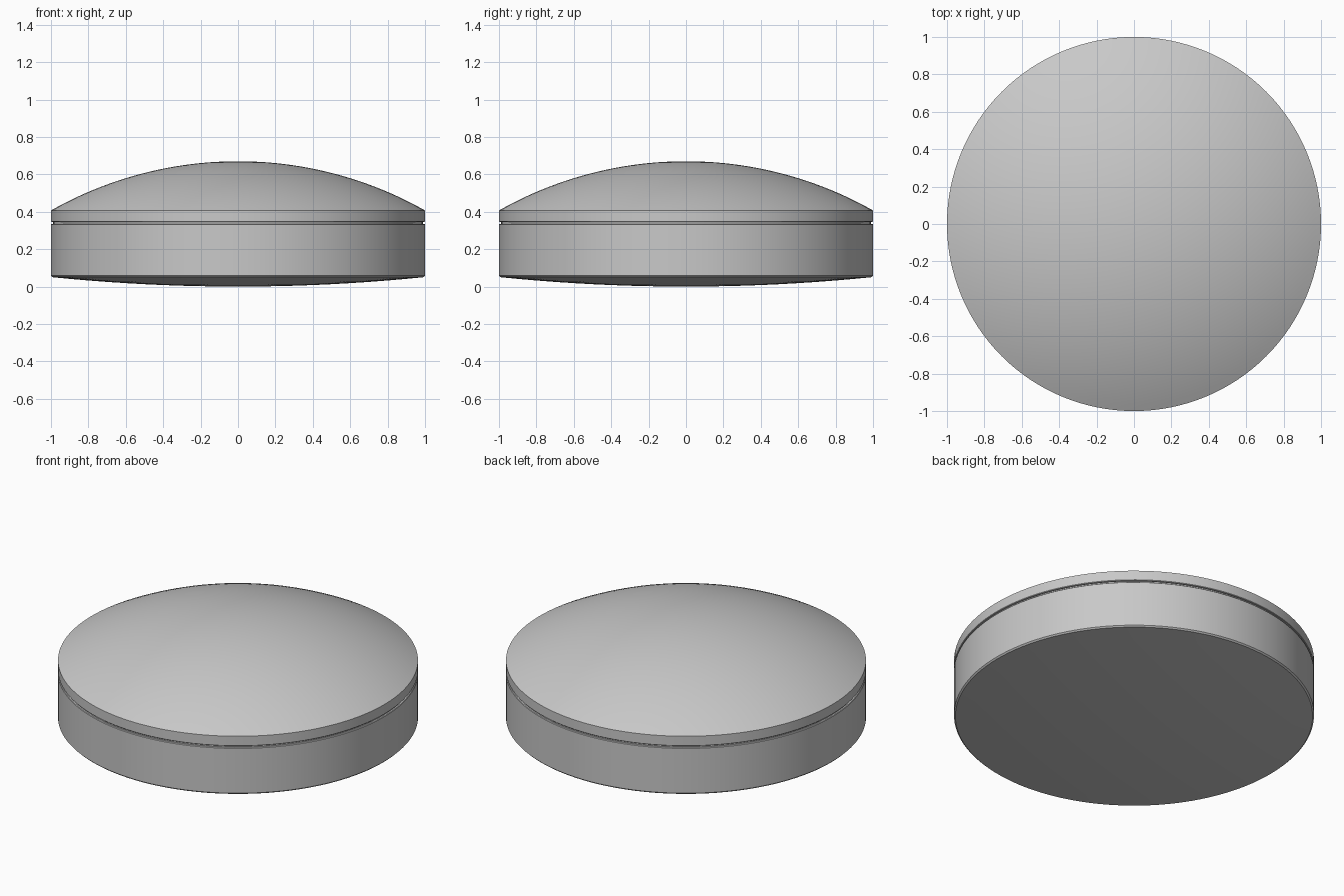
import bpy
import bmesh
import math

cube = bpy.data.objects.get("Cube")
if cube:
    bpy.data.objects.remove(cube, do_unlink=True)

SEGMENTS = 128

grey = bpy.data.materials.new("light_grey")
grey.use_nodes = True
colour = (0.58, 0.58, 0.58, 1)
grey.diffuse_color = colour
grey.node_tree.nodes["Principled BSDF"].inputs["Base Color"].default_value = colour


def cap_arc(radius, z_rim, z_pole, steps):
    """Profile of a spherical cap, from its pole out to its rim."""
    sag = z_pole - z_rim
    sphere = (radius ** 2 + sag ** 2) / (2 * sag)
    centre = z_pole - sphere
    sweep = math.asin(radius / abs(sphere))
    points = []
    for i in range(steps + 1):
        a = sweep * i / steps
        points.append((abs(sphere) * math.sin(a), centre + sphere * math.cos(a)))
    return points


def lathe(name, profile):
    """Turn a profile of (radius, height) points around the z axis."""
    bm = bmesh.new()
    verts = [bm.verts.new((r, 0, z)) for r, z in profile]
    edges = [bm.edges.new(pair) for pair in zip(verts, verts[1:])]
    bmesh.ops.spin(bm, geom=verts + edges, axis=(0, 0, 1), cent=(0, 0, 0),
                   angle=math.tau, steps=SEGMENTS, use_merge=True)
    bmesh.ops.remove_doubles(bm, verts=bm.verts, dist=0.0001)
    bmesh.ops.recalc_face_normals(bm, faces=bm.faces)
    # Open shells: make sure the pole cap faces away from the middle
    pole = min(bm.faces, key=lambda f: f.calc_center_median().xy.length)
    outward = 1 if pole.calc_center_median().z > 0.3 else -1
    if pole.normal.z * outward < 0:
        bmesh.ops.reverse_faces(bm, faces=bm.faces)
    mesh = bpy.data.meshes.new(name)
    bm.to_mesh(mesh)
    bm.free()
    mesh.materials.append(grey)
    obj = bpy.data.objects.new(name, mesh)
    bpy.context.collection.objects.link(obj)
    bpy.ops.object.select_all(action="DESELECT")
    obj.select_set(True)
    bpy.context.view_layer.objects.active = obj
    bpy.ops.object.shade_smooth_by_angle(angle=math.radians(20))
    return obj


# Drum with a shallow curved underside, chamfered foot and groove wall
lathe("base_drum", cap_arc(0.992, 0.05, 0.0, 10) + [
    (1.0, 0.058), (1.0, 0.332), (0.997, 0.335), (0.988, 0.335), (0.988, 0.346)])

# Domed cover with a narrow upright rim
lathe("domed_cover", cap_arc(1.0, 0.407, 0.67, 24) + [
    (1.0, 0.349), (0.997, 0.346), (0.988, 0.346)])
